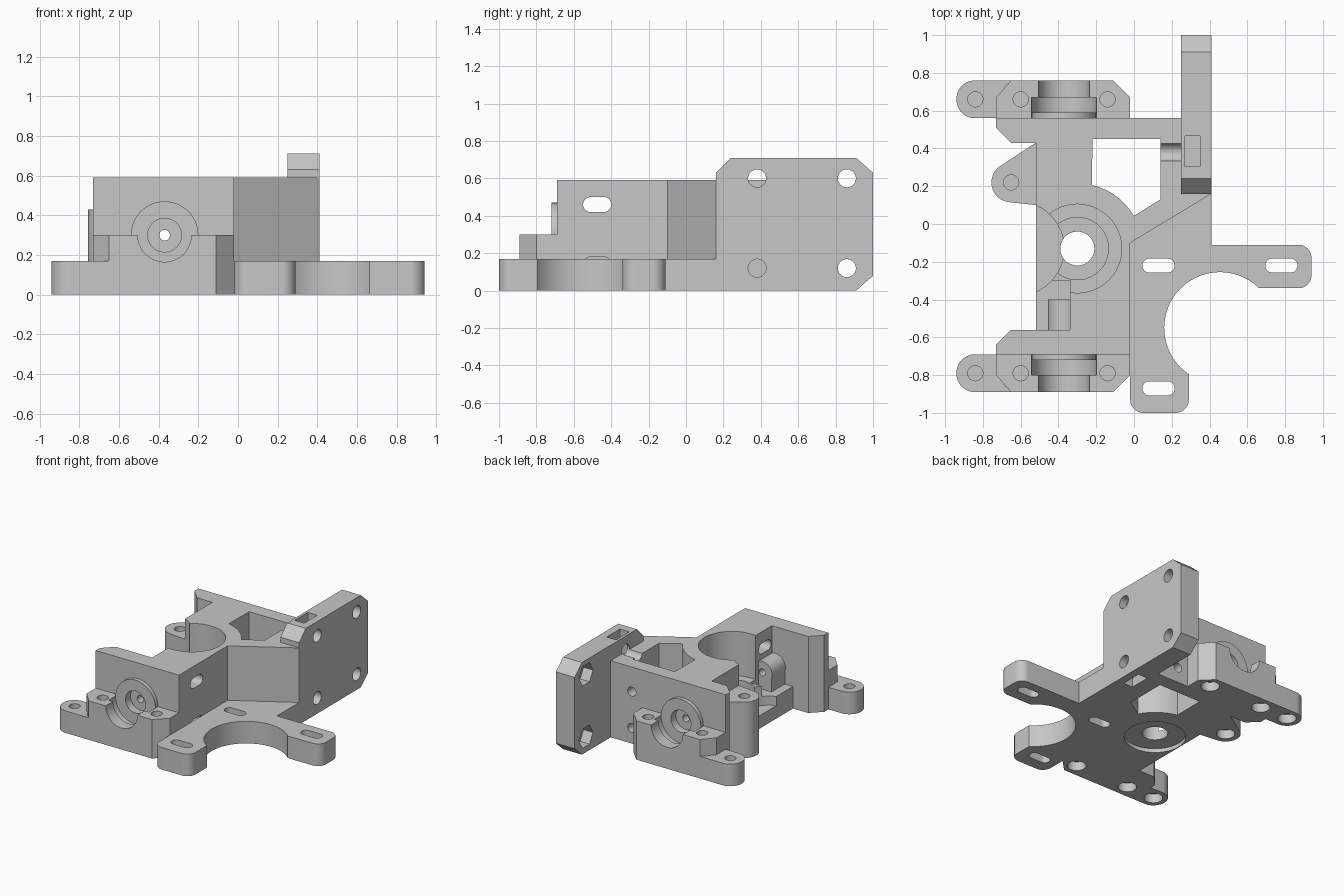
import bpy, bmesh, math
from mathutils import Vector

if "Cube" in bpy.data.objects:
    bpy.data.objects.remove(bpy.data.objects["Cube"])

gray = bpy.data.materials.new("plain gray")
gray.use_nodes = True
COLOR = (0.57, 0.57, 0.57, 1)
gray.diffuse_color = COLOR
gray.node_tree.nodes["Principled BSDF"].inputs["Base Color"].default_value = COLOR


def arc(a, b, r, start, end, steps=16):
    angles = [math.radians(start + (end - start) * k / steps) for k in range(steps + 1)]
    return [(a + r * math.cos(t), b + r * math.sin(t)) for t in angles]


def rounded(points):
    """Outline from (a, b) corners; a third value rounds the corner."""
    out = []
    for i, p in enumerate(points):
        c = Vector(p[:2])
        if len(p) == 2:
            out.append(c)
            continue
        u = (Vector(points[i - 1][:2]) - c).normalized()
        v = (Vector(points[(i + 1) % len(points)][:2]) - c).normalized()
        half = math.acos(u.dot(v)) / 2
        mid = c + (u + v).normalized() * (p[2] / math.sin(half))
        t = p[2] / math.tan(half)
        d0, d1 = c + u * t - mid, c + v * t - mid
        start = math.degrees(math.atan2(d0.y, d0.x))
        end = math.degrees(math.atan2(d1.y, d1.x))
        turn = (end - start + 180) % 360 - 180
        out += arc(mid.x, mid.y, p[2], start, start + turn, 12)
    return out


def prism(name, points, lo, hi, axis="z"):
    place = {"x": lambda a, b, h: (h, a, b),
             "y": lambda a, b, h: (a, h, b),
             "z": lambda a, b, h: (a, b, h)}[axis]
    bm = bmesh.new()
    rim = rounded(points)
    rings = [[bm.verts.new(place(p[0], p[1], h)) for p in rim] for h in (lo, hi)]
    bm.faces.new(rings[0])
    bm.faces.new(rings[1])
    for i in range(len(rim)):
        bm.faces.new((rings[0][i - 1], rings[0][i], rings[1][i], rings[1][i - 1]))
    bmesh.ops.remove_doubles(bm, verts=bm.verts, dist=0.00001)
    bmesh.ops.recalc_face_normals(bm, faces=bm.faces)
    mesh = bpy.data.meshes.new(name)
    bm.to_mesh(mesh)
    bm.free()
    mesh.materials.append(gray)
    obj = bpy.data.objects.new(name, mesh)
    bpy.context.collection.objects.link(obj)
    return obj


def rod(name, a, b, r, lo, hi, axis="z", sides=48):
    return prism(name, arc(a, b, r, 0, 360, sides)[:-1], lo, hi, axis)


def box(name, x0, x1, y0, y1, z0, z1):
    return prism(name, [(x0, y0), (x1, y0), (x1, y1), (x0, y1)], z0, z1)


def slot(name, a, b, length, width, lo, hi, axis="z"):
    l, w = length / 2, width / 2
    r = w * 0.98
    return prism(name, [(a - l, b - w, r), (a + l, b - w, r),
                        (a + l, b + w, r), (a - l, b + w, r)], lo, hi, axis)


def cut(targets, cutters):
    for obj in targets:
        for c in cutters:
            mod = obj.modifiers.new("cut", "BOOLEAN")
            mod.operation, mod.solver, mod.object = "DIFFERENCE", "EXACT", c
        bpy.context.view_layer.update()
        result = obj.evaluated_get(bpy.context.evaluated_depsgraph_get())
        mesh = bpy.data.meshes.new_from_object(result)
        obj.modifiers.clear()
        obj.data = mesh
    for c in cutters:
        bpy.data.objects.remove(c)


def screw_cuts(x, y):
    """Screw hole above a thin web, nut recess below it."""
    return [rod("screw_cut", x, y, .04, .09, .6),
            rod("nut_cut", x, y, .065, -.1, .07)]


# Main body and its pockets
BX, BY = -0.30, -0.13      # vertical bearing centre
RX, RZ = -0.37, 0.30       # horizontal shaft centre
body = prism("main_body", [
    (-.73, .56), (-.73, .51), (-.65, .43), (-.52, .43), (-.52, -.56),
    (-.65, -.56), (-.73, -.64), (-.73, -.69), (-.02, -.69),
    (-.02, -.10), (.41, .16), (.25, .16), (.25, .56)], 0, .59)
pocket = prism("pocket_cut", [(-.22, .45), (.14, .45), (.14, .13)]
               + arc(BX, BY, .345, 30, 77), -.1, .7)
cut([body], [
    pocket,
    rod("bearing_cut", BX, BY, .235, .25, .7),
    rod("bearing_step_cut", BX, BY, .165, .20, .7),
    rod("shaft_cut", BX, BY, .09, -.1, .7),
    rod("underside_recess_cut", BX, BY, .215, -.1, .03),
    rod("idler_cut", -.62, BY, .25, .10, .7),
    box("idler_space_cut", -.6, -.34, -.56, -.30, .17, .7),
    slot("upper_slot_cut", -.475, .46, .15, .08, -.4, .1, "x"),
    slot("lower_slot_cut", -.475, .14, .15, .08, -.4, .1, "x"),
    rod("back_upper_hole_cut", .07, .40, .035, .4, .7, "y"),
    rod("back_lower_hole_cut", .07, .12, .035, .4, .7, "y"),
])

# Side lug and the guide tube inside the idler space
lug = prism("side_lug", [(-.52, .10), (-.52, .43)] + arc(-.65, .22, .105, 124, 265), 0, .43)
cut([lug], screw_cuts(-.65, .22))
tube = rod("guide_tube", RX, RZ, .085, -.57, -.40, "y")
web = box("tube_web", RX - .08, RX + .04, -.56, -.40, .16, RZ)

# Base plate with two slotted arms
base = prism("base_plate", [
    (-.02, -.10), (-.02, -1, .07), (.29, -1, .07), (.29, -.77), (.45, -.55),
    (.64, -.34), (.94, -.34, .07), (.94, -.11, .07), (.41, -.11), (.41, .16)], 0, .17)
cut([base], [rod("round_opening_cut", .455, -.55, .295, -.1, .3, sides=96)] +
    [slot("arm_slot_cut", x, y, .17, .075, -.1, .3)
     for x, y in ((.13, -.22), (.78, -.22), (.13, -.87))])

# Upright side plate
side = prism("side_plate", [(.16, 0), (.91, 0), (1, .08), (1, .63), (.91, .71),
                            (.24, .71), (.16, .63)], .25, .41, "x")
side_cuts = [rod("bolt_hole_cut", y, z, .048, .12, .5, "x")
             for y in (.38, .86) for z in (.12, .60)]
side_cuts += [rod("nut_trap_cut", .86, z, .085, .2, .33, "x", 6) for z in (.12, .60)]
side_cuts += [box("nut_slot_cut", .27, .35, .305, .465, z0, z1)
              for z0, z1 in ((.53, .8), (-.1, .19))]
cut([body, side], side_cuts)

# Front and back shaft mounts, mirrored about the middle of the body
bosses, mounts = [], []
for word, place in (("front", lambda y: y), ("back", lambda y: -.13 - y)):
    def span(y0, y1):
        return sorted((place(y0), place(y1)))
    block = prism(word + "_mount", [(x, place(y)) for x, y in (
        (-.73, -.69), (-.02, -.69), (-.02, -.80), (-.11, -.89),
        (-.65, -.89), (-.73, -.80))], 0, .30)
    foot = prism(word + "_foot", [
        (-.69, place(-.69)), (-.94, place(-.69), .098), (-.94, place(-.89), .098),
        (-.65, place(-.89)), (-.69, place(-.85))], 0, .17)
    cut([block], [rod("narrow_seat_cut", RX, RZ, .135, *span(-.95, -.75), "y"),
                  rod("wide_seat_cut", RX, RZ, .172, *span(-.80, -.685), "y")])
    for x in (-.84, -.60, -.14):
        cut([block, foot], screw_cuts(x, place(-.79)))
    boss = rod(word + "_boss", RX, RZ, .17, *span(-.72, -.68), "y")
    cut([boss, body], [rod("counterbore_cut", RX, RZ, .085, *span(-.8, -.66), "y")])
    bosses.append(boss)
    mounts += [block, foot]
cut([body, tube, web], [rod("shaft_bore_cut", RX, RZ, .027, -.9, .8, "y", 24)])

# Smooth the round walls, keep the corners sharp
bpy.ops.object.select_all(action="DESELECT")
parts = [body, lug, tube, web, base, side] + bosses + mounts
for obj in parts:
    obj.select_set(True)
bpy.context.view_layer.objects.active = body
bpy.ops.object.shade_smooth_by_angle(angle=math.radians(30))
